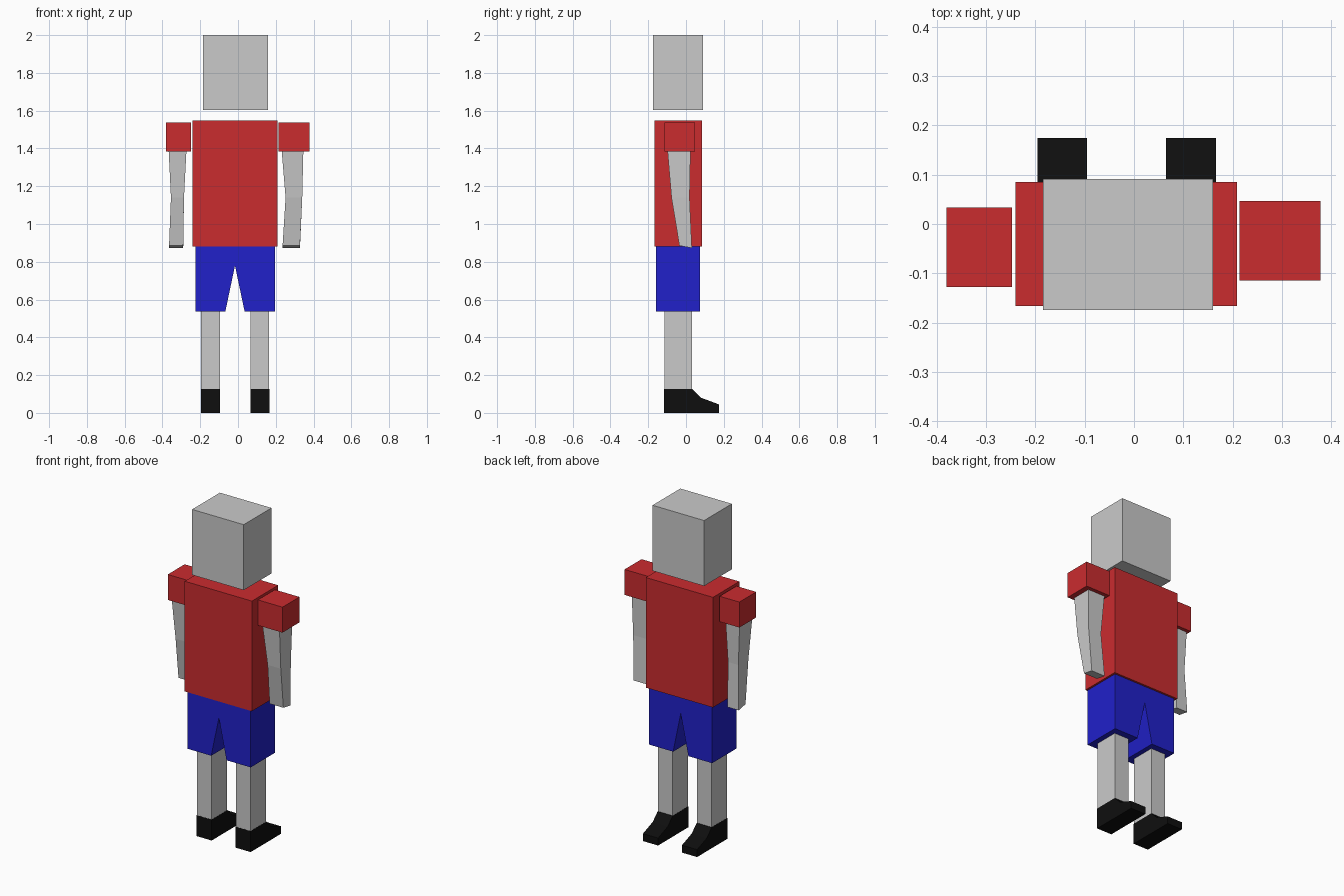
import bpy
import bmesh

if "Cube" in bpy.data.objects:
    bpy.data.objects.remove(bpy.data.objects["Cube"])


def material(name, rgb):
    m = bpy.data.materials.new(name)
    m.diffuse_color = (*rgb, 1)
    m.use_nodes = True
    m.node_tree.nodes["Principled BSDF"].inputs["Base Color"].default_value = m.diffuse_color
    return m


GREY = material("light grey", (0.59, 0.59, 0.59))
RED = material("red", (0.59, 0.025, 0.028))
BLUE = material("blue", (0.015, 0.015, 0.59))
BLACK = material("black", (0.0045, 0.0045, 0.0045))


def loft(name, rings, mat):
    """Closed solid through rings of equal point count."""
    bm = bmesh.new()
    loops = [[bm.verts.new(p) for p in ring] for ring in rings]
    n = len(loops[0])
    for a, b in zip(loops, loops[1:]):
        for i in range(n):
            j = (i + 1) % n
            bm.faces.new((a[i], a[j], b[j], b[i]))
    bm.faces.new(loops[0])
    bm.faces.new(loops[-1])
    bmesh.ops.recalc_face_normals(bm, faces=bm.faces)
    mesh = bpy.data.meshes.new(name)
    bm.to_mesh(mesh)
    bm.free()
    mesh.materials.append(mat)
    ob = bpy.data.objects.new(name, mesh)
    bpy.context.collection.objects.link(ob)
    return ob


def rect(x0, x1, y0, y1, z0, z1=None):
    """Four-sided ring; z0 is the front height, z1 the back height."""
    z1 = z0 if z1 is None else z1
    return [(x0, y0, z0), (x1, y0, z0), (x1, y1, z1), (x0, y1, z1)]


def box(name, x, y, z, mat):
    return loft(name, [rect(*x, *y, h) for h in z], mat)


# Head and torso
box("head", (-0.185, 0.16), (-0.174, 0.091), (1.604, 2.0), GREY)
box("torso", (-0.24, 0.209), (-0.166, 0.085), (0.882, 1.548), RED)

# Shorts with a notch between the legs
outline = [(-0.226, 0.882), (-0.226, 0.537), (-0.067, 0.537), (-0.016, 0.78),
           (0.035, 0.537), (0.197, 0.537), (0.197, 0.882)]
loft("shorts", [[(x, y, z) for x, z in outline] for y in (-0.16, 0.073)], BLUE)

# Legs and wedge-toed shoes
shoe = [(-0.116, 0), (0.174, 0), (0.174, 0.045), (0.08, 0.08),
        (0.034, 0.126), (-0.116, 0.126)]
for side, x0, x1 in (("left", -0.196, -0.095), ("right", 0.065, 0.166)):
    box(side + "_leg", (x0 + 0.001, x1 - 0.001), (-0.115, 0.033), (0.12, 0.545), GREY)
    loft(side + "_shoe", [[(x, y, z) for y, z in shoe] for x in (x0, x1)], BLACK)

# Sleeves
box("left_sleeve", (-0.38, -0.248), (-0.128, 0.033), (1.383, 1.537), RED)
box("right_sleeve", (0.214, 0.378), (-0.115, 0.047), (1.383, 1.537), RED)

# Tapered arms, bent slightly at the elbow
arm_x = {"left": ((-0.367, -0.273), (-0.355, -0.286), (-0.365, -0.290)),
         "right": ((0.231, 0.346), (0.252, 0.340), (0.236, 0.328))}
for side, spans in arm_x.items():
    dy = -0.012 if side == "left" else 0
    loft(side + "_arm", [
        rect(*spans[0], -0.098 + dy, 0.024 + dy, 1.39),
        rect(*spans[1], -0.077 + dy, 0.019 + dy, 1.14),
        rect(*spans[2], -0.035 + dy, 0.031 + dy, 0.885, 0.873)], GREY)
